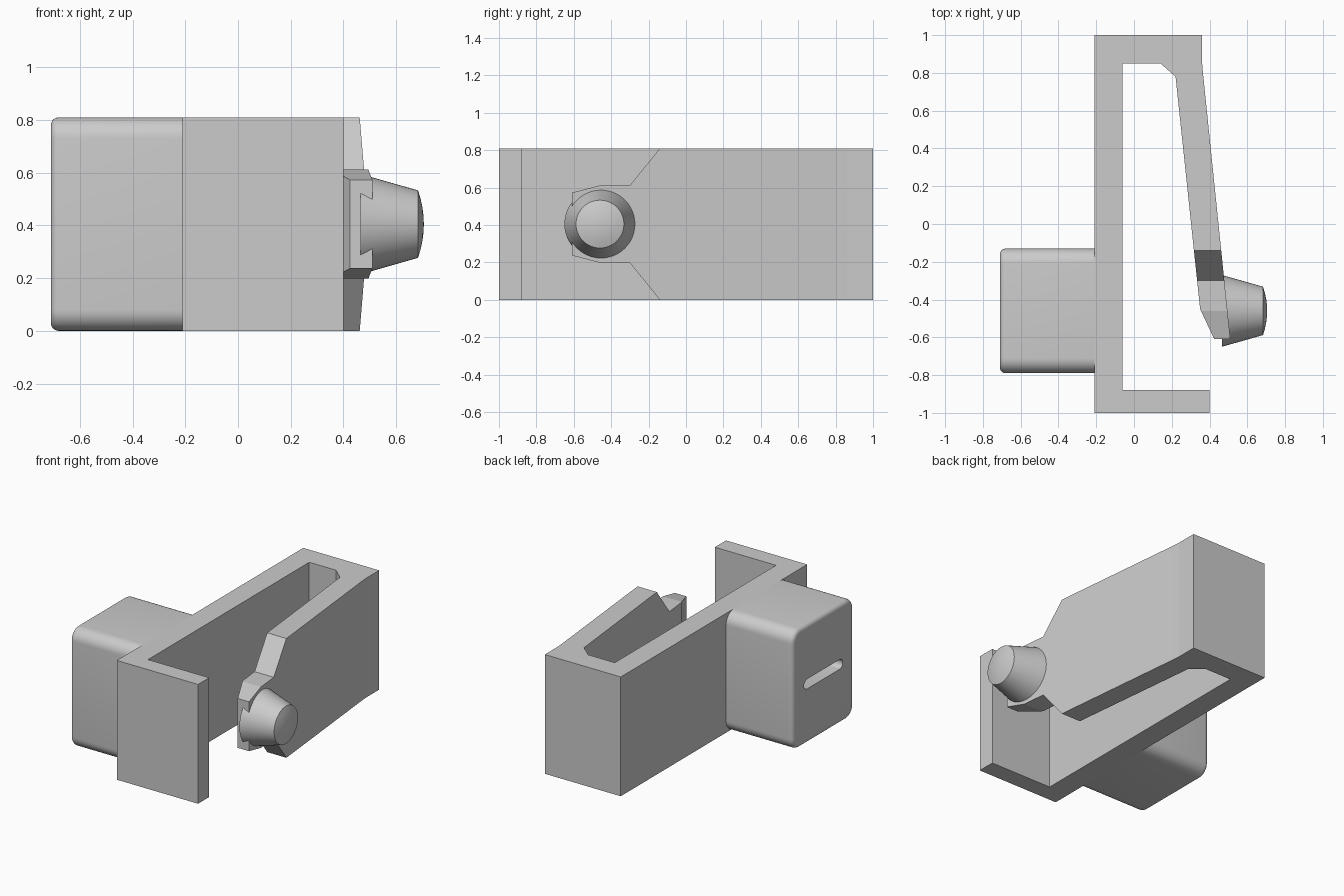
import bpy
import bmesh
from math import cos, sin, pi, radians
from mathutils import Vector

if "Cube" in bpy.data.objects:
    bpy.data.objects.remove(bpy.data.objects["Cube"], do_unlink=True)

HEIGHT = 0.81
MID = HEIGHT / 2

grey = bpy.data.materials.new("plain grey")
grey.use_nodes = True
grey.diffuse_color = (0.6, 0.6, 0.6, 1)
grey.node_tree.nodes["Principled BSDF"].inputs["Base Color"].default_value = (0.6, 0.6, 0.6, 1)


def finish(name, bm):
    bmesh.ops.recalc_face_normals(bm, faces=bm.faces)
    mesh = bpy.data.meshes.new(name)
    bm.to_mesh(mesh)
    bm.free()
    mesh.materials.append(grey)
    obj = bpy.data.objects.new(name, mesh)
    bpy.context.collection.objects.link(obj)
    return obj


def prism(name, outline, axis, low, high):
    """Extrude an outline along z (xy points) or along x (yz points)."""
    bm = bmesh.new()
    if axis == "z":
        points = [(a, b, low) for a, b in outline]
        step = Vector((0, 0, high - low))
    else:
        points = [(low, a, b) for a, b in outline]
        step = Vector((high - low, 0, 0))
    face = bm.faces.new([bm.verts.new(p) for p in points])
    grown = bmesh.ops.extrude_face_region(bm, geom=[face])
    moved = [v for v in grown["geom"] if isinstance(v, bmesh.types.BMVert)]
    bmesh.ops.translate(bm, vec=step, verts=moved)
    return finish(name, bm)


def activate(obj):
    bpy.ops.object.select_all(action="DESELECT")
    obj.select_set(True)
    bpy.context.view_layer.objects.active = obj


def cut(obj, cutter):
    cutter.hide_render = True
    mod = obj.modifiers.new("cut", "BOOLEAN")
    mod.operation = "DIFFERENCE"
    mod.solver = "EXACT"
    mod.object = cutter
    activate(obj)
    bpy.ops.object.modifier_apply(modifier=mod.name)
    bpy.data.objects.remove(cutter, do_unlink=True)


def smooth(obj, degrees=30):
    activate(obj)
    bpy.ops.object.shade_smooth_by_angle(angle=radians(degrees))


# Clip frame: back bar, front plate, end wall and springy arm in one outline
clip = prism("clip_frame", [
    (-0.21, -1), (0.40, -1), (0.40, -0.88), (-0.06, -0.88),
    (-0.06, 0.85), (0.14, 0.85), (0.22, 0.78),
    (0.35, -0.45), (0.425, -0.61), (0.51, -0.61),
    (0.364, 0.81), (0.36, 0.86), (0.36, 1), (-0.21, 1)], "z", 0, HEIGHT)

# Narrow the arm tip above and below
notch = [(-0.14, 0.81), (-0.30, 0.612), (-0.46, 0.612), (-0.62, 0.57),
         (-0.75, 0.57), (-0.75, 0.9), (-0.067, 0.9)]
cut(clip, prism("upper_notch", notch, "x", 0.1, 0.7))
cut(clip, prism("lower_notch", [(y, HEIGHT - z) for y, z in notch], "x", 0.1, 0.7))

# Rounded housing on the back bar
bm = bmesh.new()
bmesh.ops.create_cube(bm, size=1)
for v in bm.verts:
    v.co = Vector((-0.455 + v.co.x * 0.51, -0.46 + v.co.y * 0.66, MID + v.co.z * HEIGHT))
along = [e for e in bm.edges if abs(e.verts[0].co.x - e.verts[1].co.x) > 0.1]
bmesh.ops.bevel(bm, geom=along, offset=0.08, segments=8, profile=0.5, affect="EDGES")
rim = [e for e in bm.edges if all(v.co.x < -0.7 for v in e.verts)]
bmesh.ops.bevel(bm, geom=rim, offset=0.03, segments=5, profile=0.5, affect="EDGES")
housing = finish("housing", bm)

# Slot in the housing's outer face
r, half = 0.033, 0.175
slot = []
for side in (1, -1):
    for i in range(9):
        a = -pi / 2 + pi * i / 8
        slot.append((-0.46 + side * (half + r * cos(a)), MID + side * r * sin(a)))
cut(housing, prism("slot_cutter", slot, "x", -0.8, -0.61))
smooth(housing)

# Tapered button with a domed end, turned about the x axis
profile = [(0.465, 0), (0.465, 0.19), (0.683, 0.128)]
profile += [(0.683 + 0.022 * (1 - (1 - t) ** 2), 0.128 * (1 - t)) for t in (0.25, 0.5, 0.75, 1)]
bm = bmesh.new()
verts = [bm.verts.new((x, -0.46, MID + rad)) for x, rad in profile]
edges = [bm.edges.new(pair) for pair in zip(verts, verts[1:])]
bmesh.ops.spin(bm, geom=verts + edges, cent=(0, -0.46, MID), axis=(1, 0, 0),
               angle=2 * pi, steps=48, use_duplicate=False)
bmesh.ops.remove_doubles(bm, verts=bm.verts, dist=0.0005)
smooth(finish("button", bm))
